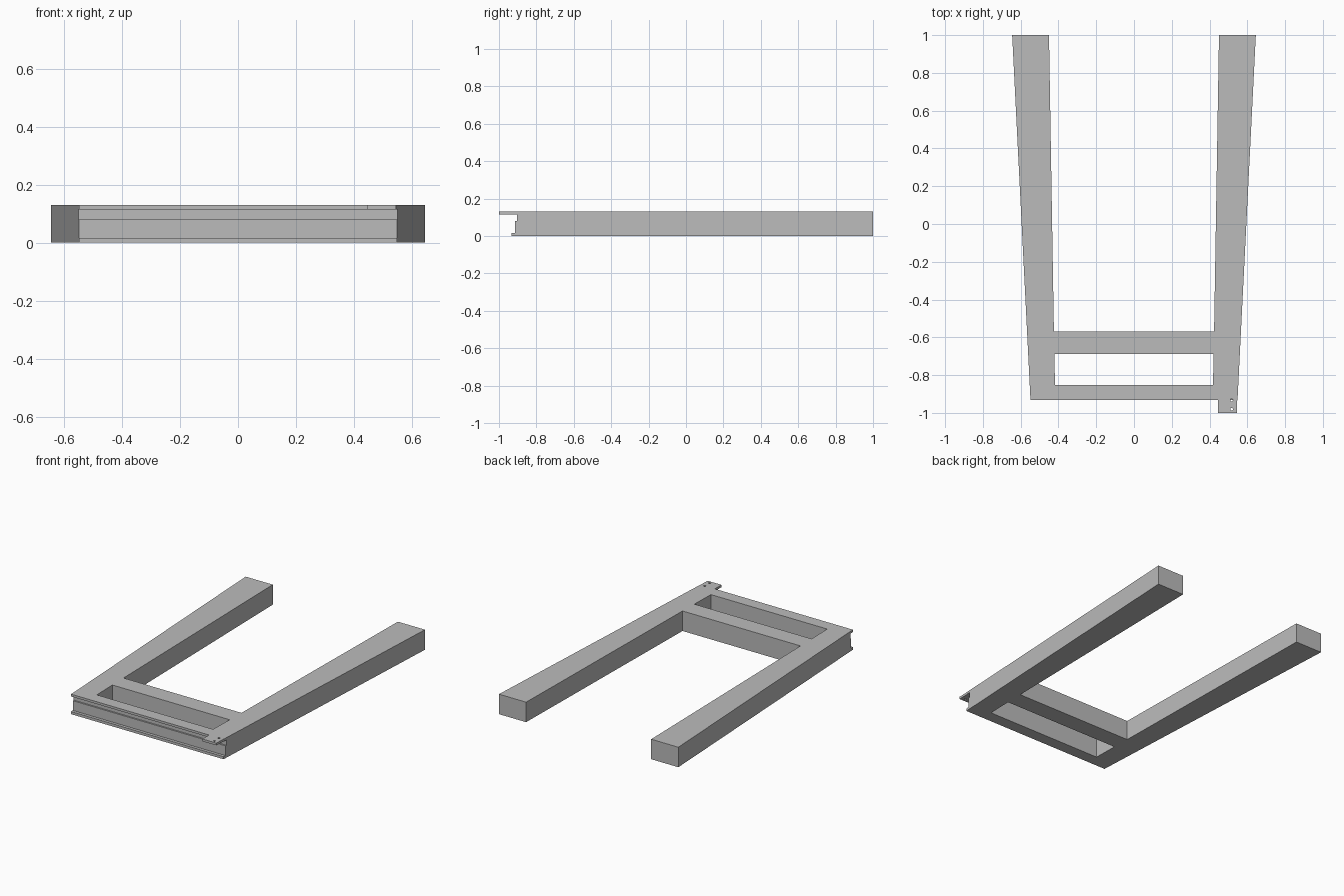
import bpy
import bmesh

cube = bpy.data.objects.get("Cube")
if cube:
    bpy.data.objects.remove(cube, do_unlink=True)

HEIGHT = 0.13
FRONT = -0.932

grey = bpy.data.materials.new("plain grey")
grey.use_nodes = True
grey.diffuse_color = (0.5, 0.5, 0.5, 1)
grey.node_tree.nodes["Principled BSDF"].inputs["Base Color"].default_value = (0.5, 0.5, 0.5, 1)


def prism(name, points, depth):
    """Extrude a closed outline of 3D points along the depth vector."""
    bm = bmesh.new()
    face = bm.faces.new([bm.verts.new(p) for p in points])
    top = bmesh.ops.extrude_face_region(bm, geom=[face])["geom"]
    moved = [v for v in top if isinstance(v, bmesh.types.BMVert)]
    bmesh.ops.translate(bm, verts=moved, vec=depth)
    bmesh.ops.recalc_face_normals(bm, faces=bm.faces)
    mesh = bpy.data.meshes.new(name)
    bm.to_mesh(mesh)
    bm.free()
    mesh.materials.append(grey)
    obj = bpy.data.objects.new(name, mesh)
    bpy.context.collection.objects.link(obj)
    return obj


def combine(target, other, operation):
    """Apply a boolean and discard the helper object."""
    mod = target.modifiers.new(operation, "BOOLEAN")
    mod.object, mod.operation, mod.solver = other, operation, "EXACT"
    bpy.context.view_layer.objects.active = target
    bpy.ops.object.modifier_apply(modifier=mod.name)
    bpy.data.objects.remove(other, do_unlink=True)


# Frame: two splayed rails joined at the front by cross beams
half = [(0.548, FRONT), (0.645, 1), (0.45, 1), (0.424, -0.57)]
outline = half + [(-x, y) for x, y in reversed(half)]
frame = prism("chassis_frame", [(x, y, 0) for x, y in outline], (0, 0, HEIGHT))

# Window between the two cross beams
window = [(-0.422, -0.688), (0.422, -0.688), (0.418, -0.853), (-0.418, -0.853)]
combine(frame, prism("window_cutter", [(x, y, -0.1) for x, y in window], (0, 0, 0.4)), "DIFFERENCE")

# Stepped channel along the front face, between a top and a bottom lip
channel = [(-1.1, 0.017), (-0.913, 0.017), (-0.913, 0.08),
           (-0.903, 0.08), (-0.903, 0.115), (-1.1, 0.115)]
combine(frame, prism("channel_cutter", [(-0.8, y, z) for y, z in channel], (1.6, 0, 0)), "DIFFERENCE")

# Thin mounting tab at the front left corner
tab = [(0.445, -1), (0.545, -1), (0.547, -0.92), (0.445, -0.92)]
combine(frame, prism("tab", [(x, y, 0.115) for x, y in tab], (0, 0, HEIGHT - 0.115)), "UNION")

# Two screw holes through the tab
for y in (-0.932, -0.98):
    bpy.ops.mesh.primitive_cylinder_add(vertices=16, radius=0.007, depth=0.06, location=(0.517, y, 0.125))
    drill = bpy.context.object
    drill.data.materials.append(grey)
    combine(frame, drill, "DIFFERENCE")
